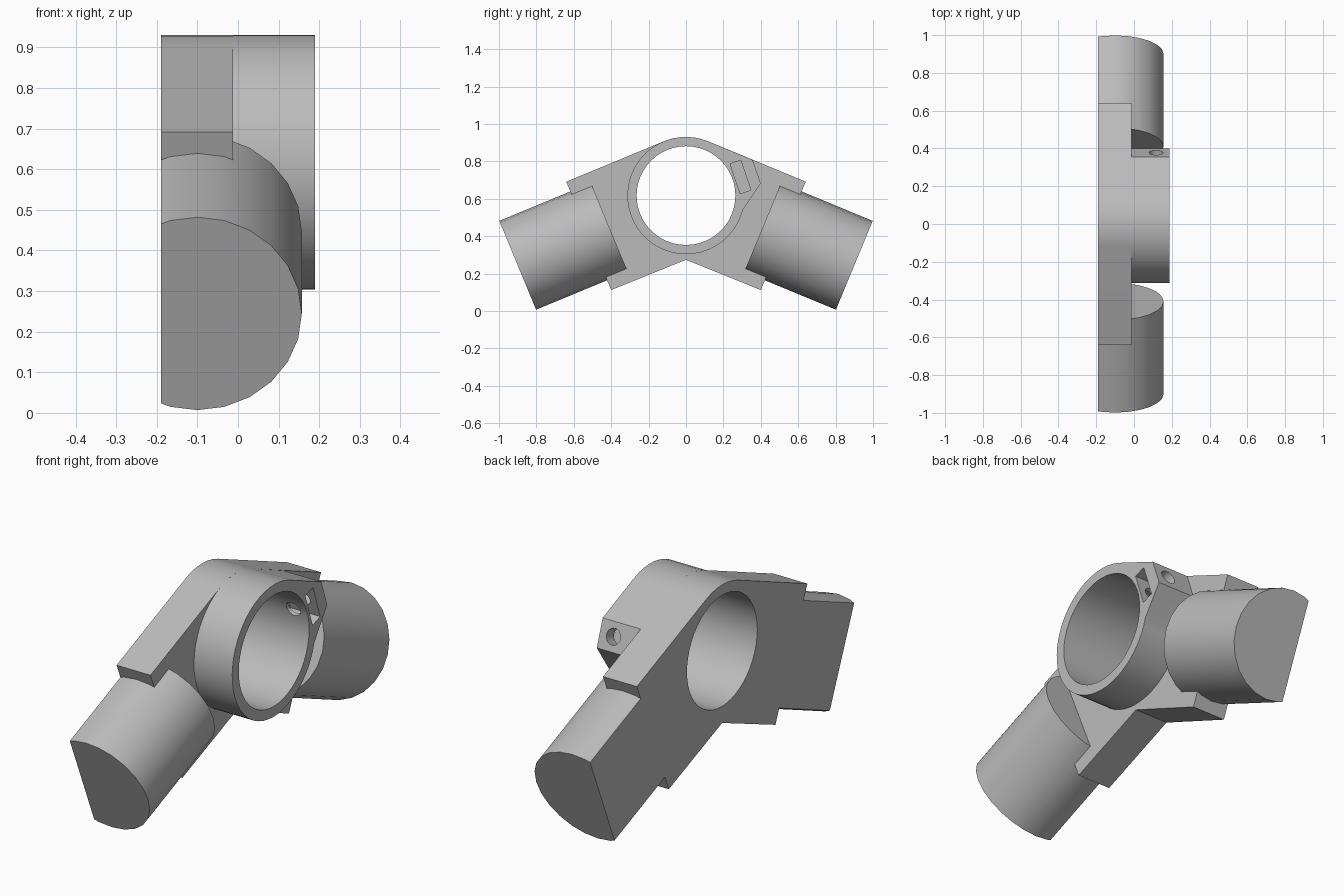
import bpy
import bmesh
from math import sin, cos, radians, pi
from mathutils import Vector

if "Cube" in bpy.data.objects:
    bpy.data.objects.remove(bpy.data.objects["Cube"], do_unlink=True)

BACK, FACE, FRONT = -0.19, -0.012, 0.189   # depth of back, plate face, ring face
CZ = 0.617                                 # height of the bore centre
R = 0.3135                                 # ring radius, also plate half width
SLOPE = radians(22.5)

grey = bpy.data.materials.new("plain grey")
grey.use_nodes = True
grey.diffuse_color = (0.5, 0.5, 0.5, 1)
grey.node_tree.nodes["Principled BSDF"].inputs["Base Color"].default_value = (0.5, 0.5, 0.5, 1)


def prism(name, points, sweep):
    """Solid made by sweeping a closed outline along a vector."""
    bm = bmesh.new()
    face = bm.faces.new([bm.verts.new(p) for p in points])
    ext = bmesh.ops.extrude_face_region(bm, geom=[face])
    moved = [v for v in ext["geom"] if isinstance(v, bmesh.types.BMVert)]
    bmesh.ops.translate(bm, verts=moved, vec=sweep)
    bmesh.ops.recalc_face_normals(bm, faces=bm.faces)
    mesh = bpy.data.meshes.new(name)
    bm.to_mesh(mesh)
    bm.free()
    mesh.materials.append(grey)
    obj = bpy.data.objects.new(name, mesh)
    bpy.context.collection.objects.link(obj)
    return obj


def combine(obj, tool, operation):
    """Apply a boolean and discard the tool."""
    mod = obj.modifiers.new(operation, "BOOLEAN")
    mod.operation, mod.object, mod.solver = operation, tool, "EXACT"
    bpy.context.view_layer.objects.active = obj
    bpy.ops.object.modifier_apply(modifier=mod.name)
    bpy.data.objects.remove(tool, do_unlink=True)


def polar(angle, radius=R):
    return radius * cos(angle), CZ + radius * sin(angle)


def arc(start, end, steps, radius=R):
    return [polar(start + (end - start) * i / steps, radius) for i in range(steps + 1)]


def along_arm(side, dist, width):
    """Point (y, z) at a distance along an arm and a width across it."""
    return (side * (dist * cos(SLOPE) + width * sin(SLOPE)),
            CZ - dist * sin(SLOPE) + width * cos(SLOPE))


def at_depth(x, outline):
    return [(x, y, z) for y, z in outline]


def bore():
    return prism("bore_cutter", at_depth(-0.5, arc(0, 2 * pi * 47 / 48, 47, 0.264)), (1, 0, 0))


# Bent back plate with a rounded crown
outline = [(0, CZ - R / cos(SLOPE) - 0.004),
           along_arm(1, 0.563, -R), along_arm(1, 0.563, R)]
outline += arc(pi / 2 - SLOPE, pi / 2 + SLOPE, 6)
outline += [along_arm(-1, 0.563, R), along_arm(-1, 0.563, -R)]
plate = prism("back_plate", at_depth(BACK, outline), (FACE - BACK, 0, 0))

# Round arms with a flat back, one on each side
AXIS, ARM_R = -0.1, 0.257
section = [(BACK, 0.239)]
section += [(AXIS + ARM_R * sin(radians(a)), ARM_R * cos(radians(a))) for a in range(-15, 196, 15)]
section += [(BACK, -0.239)]
for side in (-1, 1):
    points = [(x, *along_arm(side, 0.444, w)) for x, w in section]
    sweep = Vector((0, side * cos(SLOPE), -sin(SLOPE))) * 0.53
    combine(plate, prism("arm", points, sweep), "UNION")
combine(plate, bore(), "DIFFERENCE")

# Clamp ring with the screw lug in its outline
ring_outline = [(0.356, 0.808)]
ring_outline += arc(pi / 2 - SLOPE, 2 * pi - radians(14), 40)
ring_outline += [(0.40, 0.682)]
ring = prism("clamp_ring", at_depth(FACE, ring_outline), (FRONT - FACE, 0, 0))
combine(ring, bore(), "DIFFERENCE")

# Nut pocket and screw hole, both square to the lug face
TILT = radians(18.8)
out = Vector((0, cos(TILT), sin(TILT)))
across = Vector((0, -sin(TILT), cos(TILT)))
centre = Vector((0.117, 0, CZ))
pocket = [centre + out * r + across * t + Vector((-0.085, 0, 0))
          for r, t in ((0.278, -0.084), (0.338, -0.084), (0.338, 0.084), (0.278, 0.084))]
combine(ring, prism("pocket_cutter", pocket, (0.3, 0, 0)), "DIFFERENCE")
hole = [centre + out * 0.15 + 0.037 * (across * sin(a) + Vector((cos(a), 0, 0)))
        for a in (2 * pi * i / 24 for i in range(24))]
combine(ring, prism("hole_cutter", hole, out * 0.4), "DIFFERENCE")

# Smooth curved faces, keep edges sharp
for obj in (plate, ring):
    bpy.ops.object.select_all(action="DESELECT")
    obj.select_set(True)
    bpy.context.view_layer.objects.active = obj
    bpy.ops.object.shade_smooth_by_angle(angle=radians(30))
    mod = obj.modifiers.new("even shading", "WEIGHTED_NORMAL")
    mod.keep_sharp = True
